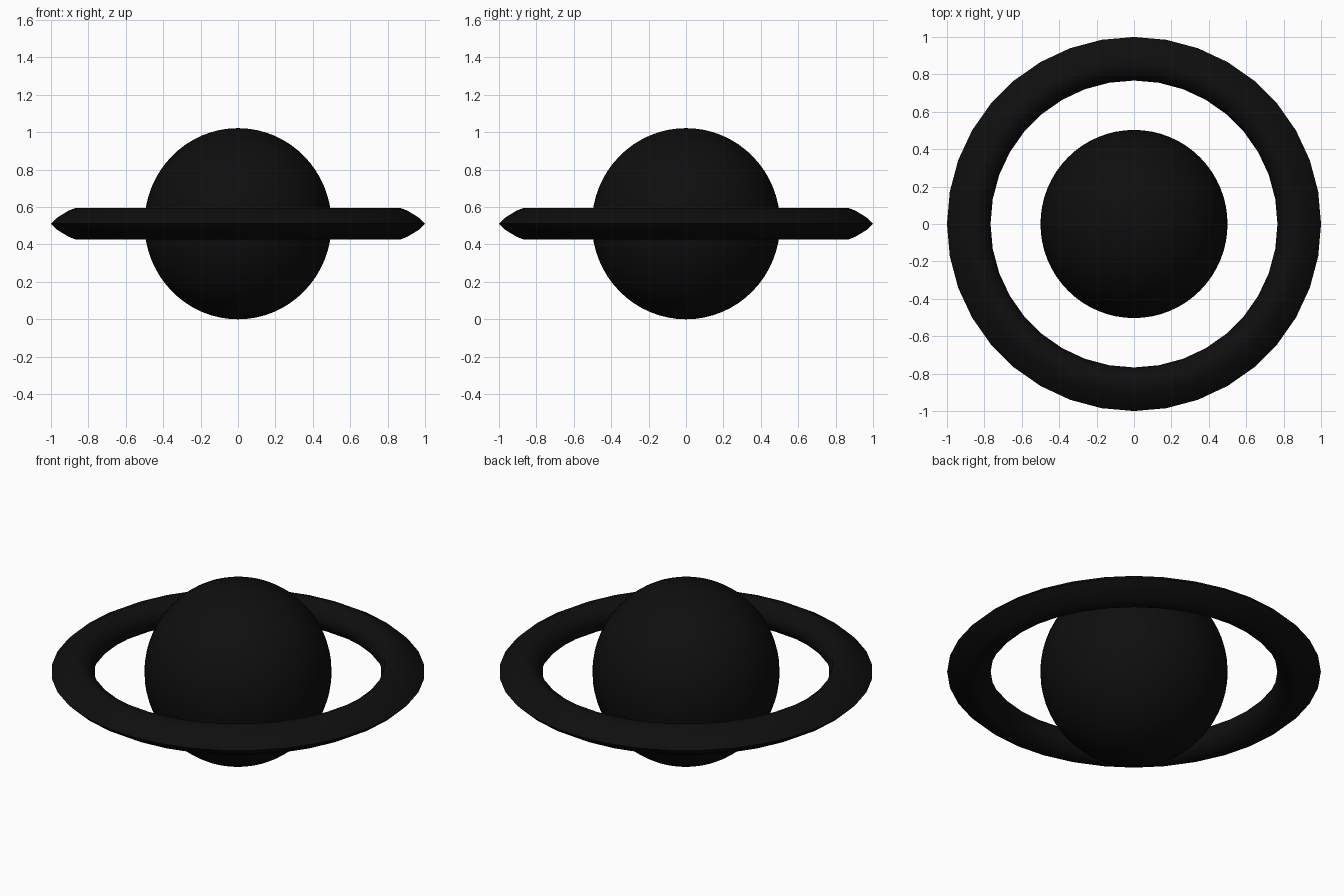
import bpy, bmesh, math

if "Cube" in bpy.data.objects:
    bpy.data.objects.remove(bpy.data.objects["Cube"])

CENTRE_Z = 0.511

black = bpy.data.materials.new("matte_black")
black.diffuse_color = (0.0045, 0.0045, 0.0045, 1)
black.use_nodes = True
black.node_tree.nodes["Principled BSDF"].inputs["Base Color"].default_value = black.diffuse_color


def finish(name, bm):
    bmesh.ops.recalc_face_normals(bm, faces=bm.faces)
    for f in bm.faces:
        f.smooth = True
    mesh = bpy.data.meshes.new(name)
    bm.to_mesh(mesh)
    bm.free()
    mesh.materials.append(black)
    obj = bpy.data.objects.new(name, mesh)
    obj.location.z = CENTRE_Z
    bpy.context.collection.objects.link(obj)
    return obj


# Planet: smooth ball, a touch taller than wide
bm = bmesh.new()
bmesh.ops.create_uvsphere(bm, u_segments=64, v_segments=32, radius=1)
bmesh.ops.scale(bm, vec=(0.5, 0.503, CENTRE_Z), verts=bm.verts)
finish("planet", bm)

# Ring: flattened section with a pointed outer rim, swept in 36 steps
upper = [(1.0, 0), (0.968, 0.032), (0.905, 0.07), (0.867, 0.085),
         (0.83, 0.08), (0.785, 0.047), (0.767, 0)]
profile = upper + [(r, -z) for r, z in reversed(upper[1:-1])]
STEPS = 36
bm = bmesh.new()
loops = []
for i in range(STEPS):
    a = 2 * math.pi * i / STEPS
    loops.append([bm.verts.new((r * math.cos(a), r * math.sin(a), z)) for r, z in profile])
n = len(profile)
for i in range(STEPS):
    p, q = loops[i], loops[(i + 1) % STEPS]
    for j in range(n):
        k = (j + 1) % n
        bm.faces.new((p[j], q[j], q[k], p[k]))
ring = finish("ring", bm)

# Keep the outer rim crisp
bpy.context.view_layer.objects.active = ring
ring.select_set(True)
bpy.ops.object.shade_smooth_by_angle(angle=math.radians(60))
